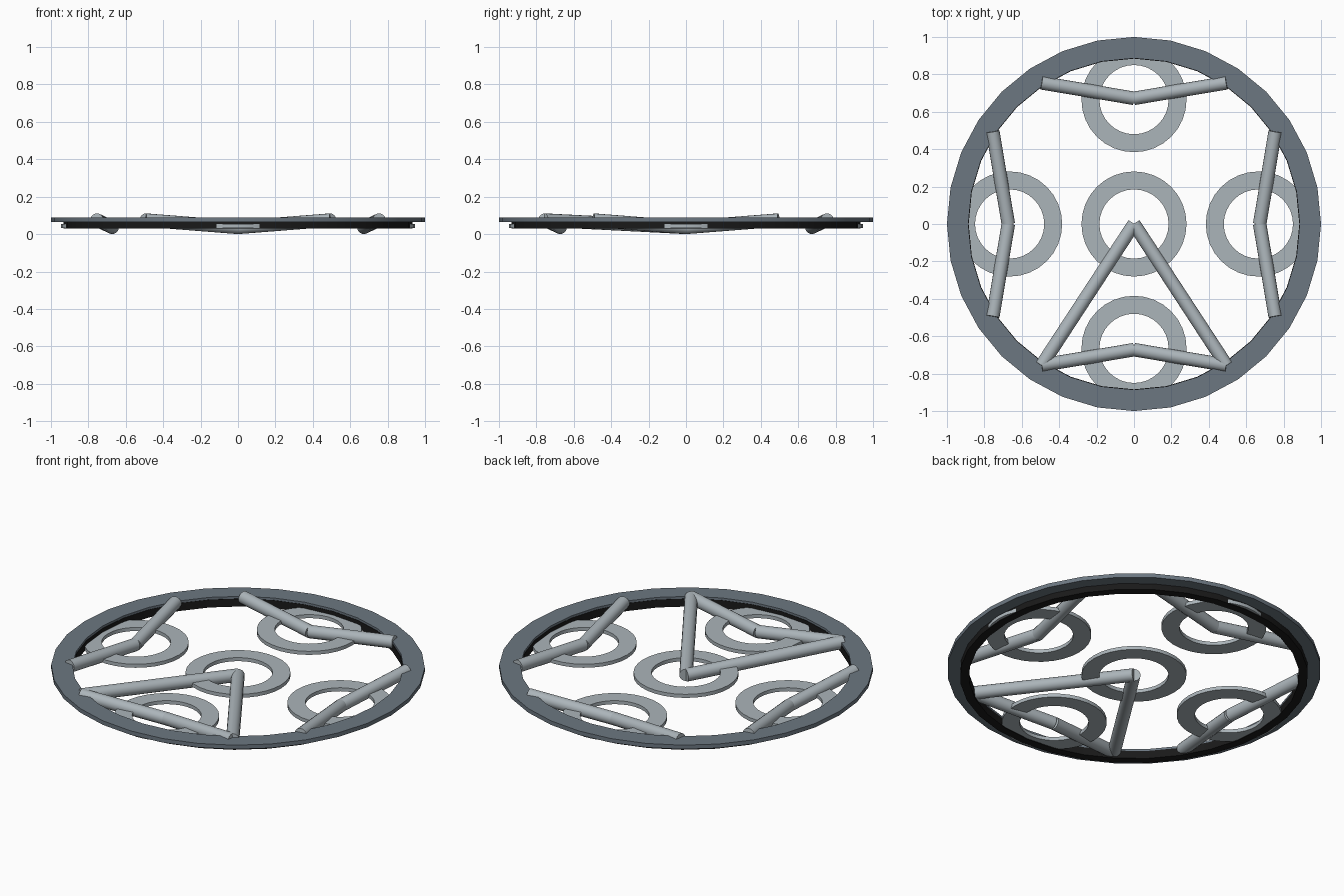
import bpy, bmesh, math
from mathutils import Vector

cube = bpy.data.objects.get("Cube")
if cube:
    bpy.data.objects.remove(cube, do_unlink=True)


def material(name, color):
    m = bpy.data.materials.new(name)
    m.use_nodes = True
    m.diffuse_color = (*color, 1)
    m.node_tree.nodes["Principled BSDF"].inputs["Base Color"].default_value = (*color, 1)
    return m


slate = material("slate grey", (0.15, 0.185, 0.22))
silver = material("pale silver", (0.41, 0.46, 0.49))
black = material("black", (0.01, 0.01, 0.01))


def finish(name, bm, mat):
    bmesh.ops.recalc_face_normals(bm, faces=bm.faces)
    mesh = bpy.data.meshes.new(name)
    bm.to_mesh(mesh)
    bm.free()
    mesh.materials.append(mat)
    obj = bpy.data.objects.new(name, mesh)
    bpy.context.collection.objects.link(obj)
    bpy.ops.object.select_all(action='DESELECT')
    obj.select_set(True)
    bpy.context.view_layer.objects.active = obj
    bpy.ops.object.shade_smooth_by_angle(angle=math.radians(35))
    return obj


def ring(name, center, inner, outer, bottom, top, sides, mat):
    """Flat washer with a rectangular section."""
    bm = bmesh.new()
    section = [(inner, bottom), (outer, bottom), (outer, top), (inner, top)]
    loops = []
    for i in range(sides):
        a = math.tau * i / sides
        loops.append([bm.verts.new((center[0] + r * math.cos(a),
                                    center[1] + r * math.sin(a), z)) for r, z in section])
    for i in range(sides):
        p, q = loops[i], loops[(i + 1) % sides]
        for j in range(4):
            k = (j + 1) % 4
            bm.faces.new((p[j], q[j], q[k], p[k]))
    return finish(name, bm, mat)


def rod(name, start, end, mat, radius=0.036):
    """Straight round bar between two points."""
    start, end = Vector(start), Vector(end)
    axis = end - start
    bm = bmesh.new()
    bmesh.ops.create_cone(bm, cap_ends=True, segments=16, radius1=radius,
                          radius2=radius, depth=axis.length)
    turn = axis.to_track_quat('Z', 'Y').to_matrix().to_4x4()
    turn.translation = (start + end) / 2
    bm.transform(turn)
    return finish(name, bm, mat)


# Outer rim and the dark band beneath it
ring("outer_rim", (0, 0), 0.886, 1.0, 0.064, 0.088, 32, slate)
ring("under_band", (0, 0), 0.884, 0.932, 0.029, 0.075, 32, black)

# Five washers: one in the middle, four around it
spots = {"center": (0, 0), "front": (0, -0.665), "back": (0, 0.665),
         "left": (0.665, 0), "right": (-0.665, 0)}
for side, spot in spots.items():
    ring(side + "_washer", spot, 0.185, 0.281, 0.032, 0.053, 32, silver)

# Bent braces: two rods dipping to a joint, repeated on every side
LOW, HIGH = 0.036, 0.075
for i, side in enumerate(("front", "left", "back", "right")):
    a = math.radians(90 * i - 90)
    out = Vector((math.cos(a), math.sin(a), 0))
    across = Vector((-math.sin(a), math.cos(a), 0))
    joint = out * 0.672 + Vector((0, 0, LOW))
    for s, label in ((-1, "a"), (1, "b")):
        tip = out * 0.755 + across * 0.495 * s + Vector((0, 0, HIGH))
        rod(side + "_brace_" + label, joint, tip, silver)

# Two long rods from the centre to the front corners
for s, label in ((1, "left"), (-1, "right")):
    rod(label + "_long_rod", (0, 0, LOW), (0.495 * s, -0.757, HIGH), silver)
